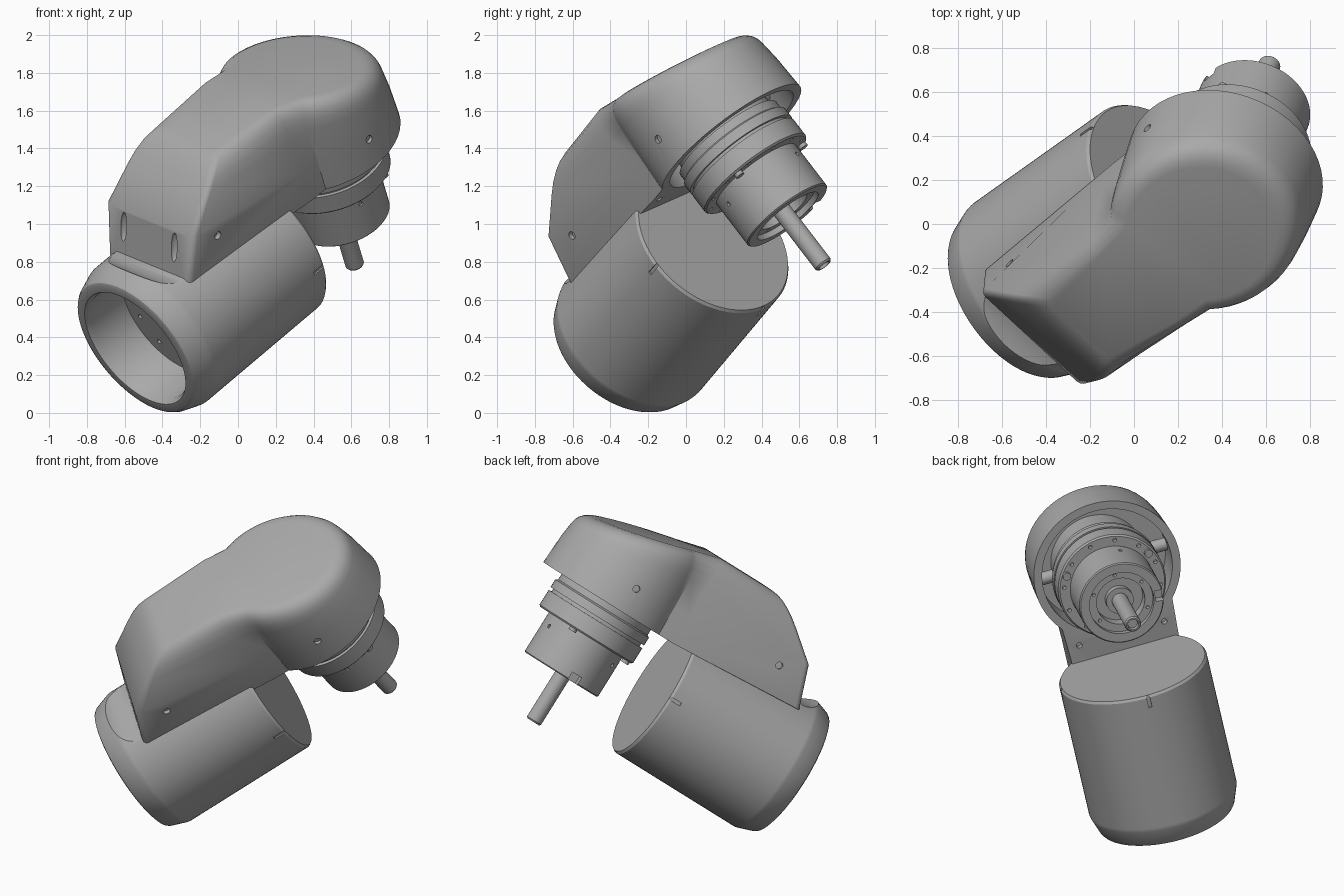
import bpy, bmesh
from math import sin, cos, pi, radians
from mathutils import Vector, Matrix

if "Cube" in bpy.data.objects:
    bpy.data.objects.remove(bpy.data.objects["Cube"])

# One flat casting grey
grey = bpy.data.materials.new("casting grey")
grey.use_nodes = True
GREY = (0.4, 0.4, 0.4, 1)
grey.diffuse_color = GREY
grey.node_tree.nodes["Principled BSDF"].inputs["Base Color"].default_value = GREY

# Tilted frame: local x runs along the tube, z points away from the tool
up = Vector((-0.232, -0.592, 0.772)).normalized()
along = Vector((0.671, 0.476, 0.568))
along = (along - up * along.dot(up)).normalized()
FRAME = Matrix((along, up.cross(along), up)).transposed().to_4x4()
FRAME.translation = (-0.545, -0.337, 0.342)
HEAD = 1.55
SHIFT = 0.018


def make(name, bm, shift=0.0):
    """Turn a bmesh into a grey object placed in the tilted frame."""
    bmesh.ops.recalc_face_normals(bm, faces=bm.faces)
    mesh = bpy.data.meshes.new(name)
    bm.to_mesh(mesh)
    bm.free()
    obj = bpy.data.objects.new(name, mesh)
    bpy.context.collection.objects.link(obj)
    mesh.materials.append(grey)
    obj.matrix_world = FRAME @ Matrix.Translation((0, shift, 0))
    return obj


def finish(obj, cutter=None):
    """Apply a cutter, then smooth with sharp creases."""
    bpy.ops.object.select_all(action='DESELECT')
    obj.select_set(True)
    bpy.context.view_layer.objects.active = obj
    if cutter:
        cutter.hide_render = True
        mod = obj.modifiers.new("cut", 'BOOLEAN')
        mod.operation = 'DIFFERENCE'
        mod.solver = 'EXACT'
        mod.object = cutter
        bpy.ops.object.modifier_apply(modifier=mod.name)
        bpy.data.objects.remove(cutter)
    bpy.ops.object.shade_smooth_by_angle(angle=radians(32))


def lathe(profile, place, steps=72):
    """Spin (radius, height) points; place maps a local point into the frame."""
    bm = bmesh.new()
    rings = []
    for r, h in profile:
        n = 1 if r == 0 else steps
        rings.append([bm.verts.new(place(r * cos(2 * pi * i / steps),
                                         r * sin(2 * pi * i / steps), h)) for i in range(n)])
    for a, b in zip(rings, rings[1:]):
        for i in range(steps):
            j = (i + 1) % steps
            quad = [a[i % len(a)], a[j % len(a)], b[j % len(b)], b[i % len(b)]]
            bm.faces.new(list(dict.fromkeys(quad)))
    return bm


def rod(bm, p0, p1, r, sides=20):
    """Add a solid cylinder between two points."""
    p0, p1 = Vector(p0), Vector(p1)
    d = p1 - p0
    m = Matrix.Translation((p0 + p1) / 2) @ d.to_track_quat('Z', 'Y').to_matrix().to_4x4()
    bmesh.ops.create_cone(bm, cap_ends=True, segments=sides, radius1=r, radius2=r,
                          depth=d.length, matrix=m)


def box(bm, centre, size, turn=0.0):
    m = Matrix.Translation(centre) @ Matrix.Rotation(turn, 4, 'Z') @ Matrix.Diagonal((*size, 1))
    bmesh.ops.create_cube(bm, size=1, matrix=m)


def head_point(r, angle, z):
    return (HEAD + r * cos(angle), r * sin(angle), z)


# Tube: open cup at the front, flat at the back, scooped where the arm begins
tube = make("tube", lathe(
    [(0, 0.28), (0.345, 0.28), (0.345, 0.03), (0.36, 0), (0.4, 0), (0.415, 0.006),
     (0.425, 0.02), (0.457, 0.115), (0.46, 0.13), (0.46, 0.14), (0.46, 0.995),
     (0.45, 1.01), (0, 1.01)],
    lambda x, y, h: (h, x, y), 96))
cuts = bmesh.new()
rod(cuts, (0.25, -0.6, 0.585), (0.25, 0.6, 0.585), 0.2, 64)
for y, z in ((0.46, 0), (-0.46, 0), (0, -0.46)):
    box(cuts, (0.97, y, z), (0.08, 0.02, 0.02))
for i in range(10):
    a = 2 * pi * (i + 0.5) / 10
    rod(cuts, (0.25, 0.27 * cos(a), 0.27 * sin(a)), (0.3, 0.27 * cos(a), 0.27 * sin(a)), 0.013, 12)
finish(tube, make("tube_cutter", cuts))


# Housing: a tapered arm widening into a round head
def outline(front, w0, w1, r, height):
    """Half outline: rounded front corner, bend, then the head arc."""
    half = []
    for i in range(4):
        a = radians(30 * i)
        half.append((front + 0.035 * (1 - cos(a)), w0 - 0.035 * (1 - sin(a))))
    half.append((1.15, w1))
    for i in range(21):
        a = radians(130 - 6.3 * i)
        half.append((HEAD + r * cos(a), r * sin(a)))
    return [Vector((c, w, height(c))) for c, w in half]


def top_height(c):
    return 0.88 - 0.26 * max(0, c - 1.15)


BEND = 4
low = outline(0.24, 0.305, 0.345, 0.457, lambda c: 0.35 if c < 1 else 0.29)
mid = outline(0.345, 0.33, 0.345, 0.45, lambda c: 0.615 if c < 1 else 0.48)
corner = outline(0.67, 0.28, 0.305, 0.43, top_height)
inner = outline(0.75, 0.2, 0.235, 0.335, top_height)
# Curve each wall over into the top
levels = [low, mid]
for i in range(6):
    t = i / 5
    levels.append([m.lerp(k, 0.55).lerp(k, t).lerp(k.lerp(p, t), t)
                   for m, k, p in zip(mid, corner, inner)])
bm = bmesh.new()
loops = []
for half in levels:
    left = [bm.verts.new(p) for p in half]
    right = [bm.verts.new((p.x, -p.y, p.z)) for p in half]
    loops.append(left + right[::-1])
n = len(loops[0])
for a, b in zip(loops, loops[1:]):
    for i in range(n):
        j = (i + 1) % n
        bm.faces.new((a[i], a[j], b[j], b[i]))
for ring in (loops[0], loops[-1]):
    bm.faces.new(ring[:BEND + 1] + ring[-BEND - 1:])
    bm.faces.new(ring[BEND:n - BEND])
housing = make("housing", bm, SHIFT)

# Head recess, side screw holes, front lens slots and underside holes
cuts = bmesh.new()
rod(cuts, (HEAD, 0, 0.2), (HEAD, 0, 0.5), 0.405, 72)
for s in (1, -1):
    rod(cuts, (HEAD, s * 0.43, 0.455), (HEAD, s * 0.6, 0.455), 0.022)
    rod(cuts, (0.506, s * 0.3, 0.517), (0.506, s * 0.5, 0.517), 0.022)
    rod(cuts, (1.12, s * 0.27, 0.2), (1.12, s * 0.27, 0.33), 0.018)
    lens = Matrix.Translation((0.305, s * 0.19, 0.53)) @ Matrix.Rotation(0.38, 4, 'Y')
    bmesh.ops.create_uvsphere(cuts, u_segments=20, v_segments=12, radius=1,
                              matrix=lens @ Matrix.Diagonal((0.03, 0.022, 0.085, 1)))
finish(housing, make("housing_cutter", cuts, SHIFT))

# Screw bosses inside the head
bm = bmesh.new()
for s in (1, -1):
    rod(bm, (HEAD, s * 0.31, 0.44), (HEAD, s * 0.42, 0.44), 0.04)
finish(make("screw_bosses", bm, SHIFT))

# Tool flange: neck, grooved collar and hollow drum
flange = make("tool_flange", lathe(
    [(0, 0.51), (0.29, 0.51), (0.29, 0.3), (0.32, 0.3), (0.32, 0.25), (0.335, 0.24),
     (0.335, 0.185), (0.315, 0.185), (0.315, 0.165), (0.335, 0.165), (0.335, 0.06),
     (0.325, 0.05), (0.262, 0.05), (0.262, -0.225), (0.255, -0.232), (0.2, -0.232),
     (0.2, -0.2), (0.15, -0.2), (0.15, -0.13), (0, -0.13)],
    lambda x, y, h: (HEAD + x, y, h)))
cuts = bmesh.new()
notch = radians(95)
box(cuts, head_point(0.26, notch, -0.22), (0.1, 0.07, 0.08), notch)
for i in range(12):
    a = radians(15 + 30 * i)
    rod(cuts, head_point(0.3, a, 0.02), head_point(0.3, a, 0.08), 0.012, 12)
for i in range(6):
    a = radians(60 * i)
    rod(cuts, head_point(0.175, a, -0.25), head_point(0.175, a, -0.17), 0.01, 12)
for i in range(3):
    a = radians(20 + 120 * i)
    rod(cuts, head_point(0.25, a, -0.02), head_point(0.3, a, -0.02), 0.013, 12)
finish(flange, make("flange_cutter", cuts))

# Cap screws on the collar
bm = bmesh.new()
for i in range(3):
    a = radians(60 + 120 * i)
    rod(bm, head_point(0.3, a, 0.03), head_point(0.3, a, 0.06), 0.025)
finish(make("collar_screws", bm))

# Output shaft with a chamfered, dimpled tip
finish(make("output_shaft", lathe(
    [(0, -0.1), (0.085, -0.1), (0.085, -0.17), (0.05, -0.17), (0.05, -0.555),
     (0.042, -0.565), (0.034, -0.565), (0.03, -0.545), (0, -0.545)],
    lambda x, y, h: (HEAD + x - 0.01, y, h), 36)))
